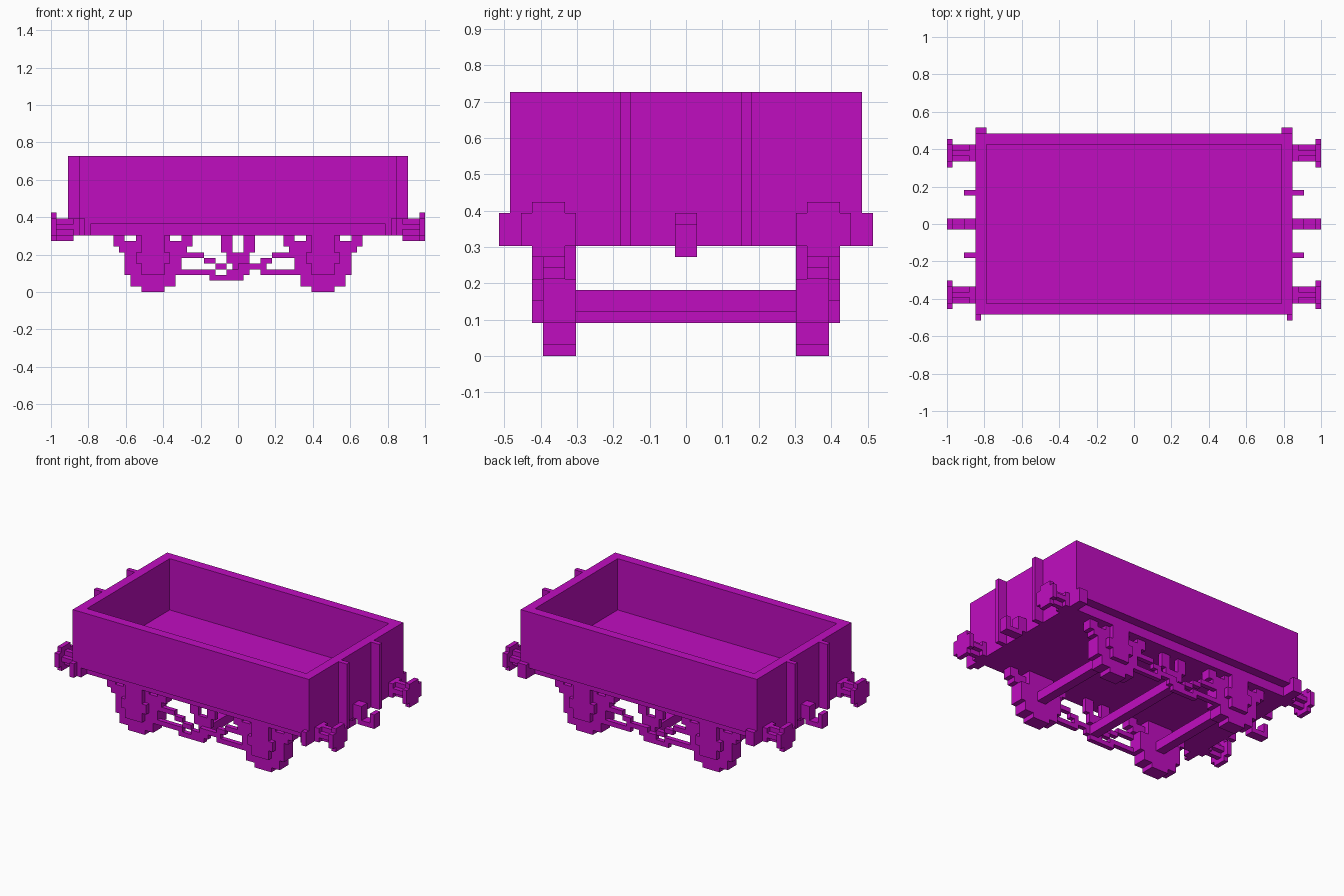
import bpy
import bmesh

cube = bpy.data.objects.get("Cube")
if cube:
    bpy.data.objects.remove(cube, do_unlink=True)

U = 2 / 66  # one grid block

paint = bpy.data.materials.new("magenta paint")
paint.use_nodes = True
COLOUR = (0.53, 0.004, 0.53, 1)
paint.diffuse_color = COLOUR
paint.node_tree.nodes["Principled BSDF"].inputs["Base Color"].default_value = COLOUR


def blocks(name, boxes, mirror_x=False, mirror_y=False):
    """Join boxes (x0, x1, y0, y1, z0, z1), given in grid blocks, into one object."""
    bm = bmesh.new()
    for sx in ((1, -1) if mirror_x else (1,)):
        for sy in ((1, -1) if mirror_y else (1,)):
            for x0, x1, y0, y1, z0, z1 in boxes:
                verts = bmesh.ops.create_cube(bm, size=1)["verts"]
                for v in verts:
                    v.co.x = sx * ((x0 + x1) / 2 + v.co.x * (x1 - x0)) * U
                    v.co.y = sy * ((y0 + y1) / 2 + v.co.y * (y1 - y0)) * U
                    v.co.z = ((z0 + z1) / 2 + v.co.z * (z1 - z0)) * U
    bmesh.ops.recalc_face_normals(bm, faces=bm.faces)
    mesh = bpy.data.meshes.new(name)
    bm.to_mesh(mesh)
    bm.free()
    mesh.materials.append(paint)
    obj = bpy.data.objects.new(name, mesh)
    bpy.context.collection.objects.link(obj)
    return obj


# Open body: floor, walls, headstocks
blocks("floor_and_frame", [(-26, 26, -14, 14, 10, 13)])
blocks("side_walls", [(-26, 26, 14, 16, 12, 24)], mirror_y=True)
blocks("end_walls", [(26, 28, -16, 16, 10, 24)], mirror_x=True)
blocks("end_stanchions", [(28, 30, 5, 6, 10, 24)], True, True)
blocks("back_corner_brackets", [(26, 28, 16, 17, 10, 13)], mirror_x=True)
blocks("front_corner_brackets", [(27, 28, -17, -16, 10, 13)], mirror_x=True)

# Buffers: base, ribbed shank, cross-shaped head
blocks("buffers", [
    (28, 29, 11, 14, 10, 13),
    (29, 32, 11, 14, 11, 12),
    (29, 32, 12, 13, 10, 13),
    (32, 33, 11, 14, 9, 14),
    (32, 33, 10, 15, 10, 13),
], True, True)

# Coupling hooks
blocks("coupling_hooks", [
    (28, 30, -1, 1, 10, 13),
    (29, 33, -1, 1, 9, 10),
    (32, 33, -1, 1, 10, 12),
], mirror_x=True)

# Stepped wheels and guards
blocks("wheels", [
    (13, 17, 10, 13, 0, 1),
    (11, 19, 10, 13, 1, 3),
    (10, 20, 10, 13, 3, 7),
    (12, 18, 10, 11, 7, 10),
], True, True)

# Axle boxes on the outer face
blocks("axle_boxes", [
    (12, 18, 13, 14, 5, 7),
    (13, 17, 13, 14, 3, 5),
    (13, 17, 13, 14, 7, 10),
], True, True)

# Leaf springs and their hangers
blocks("springs", [
    (9, 21, 11, 13, 7, 8),
    (9, 21, 11, 13, 8, 9),
    (12, 18, 11, 13, 9, 10),
    (20, 22, 11, 13, 8, 10),
    (8, 10, 11, 13, 8, 10),
], True, True)

# Axles and brake cross shaft
blocks("axles", [(14, 16, -10, 10, 4, 6)], mirror_x=True)
blocks("brake_shaft", [(-1, 1, -12, 12, 3, 5)])

# Brake hangers, stepped push rods and low lever
blocks("brake_hangers", [
    (1, 3, 11, 12, 7, 10),
    (-3, -1, 11, 12, 7, 10),
    (-2, 2, 11, 12, 5, 7),
], mirror_y=True)
blocks("brake_rods", [
    (-10, -6, 12, 13, 6, 7),
    (-6, -4, 12, 13, 5, 6),
    (-4, -2, 12, 13, 4, 5),
    (-2, 1, 12, 13, 3, 4),
    (2, 4, 12, 13, 4, 5),
    (4, 6, 12, 13, 5, 6),
    (6, 10, 12, 13, 6, 7),
], mirror_y=True)
blocks("brake_lever", [
    (-10, -4, 12, 13, 3, 4),
    (-5, 1, 12, 13, 2, 3),
    (0, 2, 12, 13, 3, 5),
    (2, 5, 12, 13, 4, 5),
    (4, 10, 12, 13, 3, 4),
], mirror_y=True)
